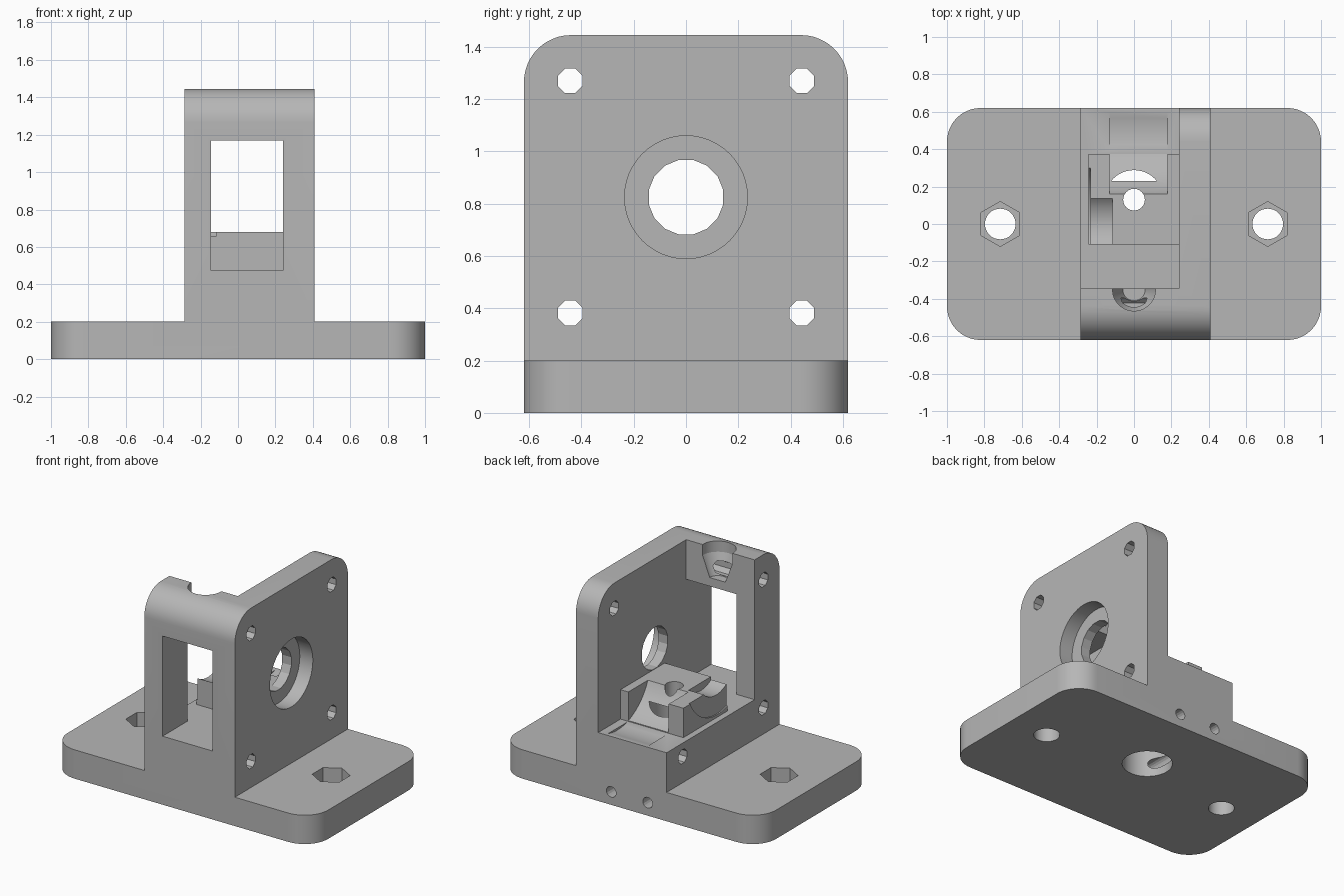
import bpy, bmesh, math

if "Cube" in bpy.data.objects:
    bpy.data.objects.remove(bpy.data.objects["Cube"], do_unlink=True)

grey = bpy.data.materials.new("plain_grey")
grey.use_nodes = True
COLOUR = (0.47, 0.47, 0.47, 1)
grey.diffuse_color = COLOUR
grey.node_tree.nodes["Principled BSDF"].inputs["Base Color"].default_value = COLOUR


def place(axis, u, v, w):
    """Map profile coordinates u, v and depth w to space."""
    return {"x": (w, u, v), "y": (u, w, v), "z": (u, v, w)}[axis]


def loft(name, axis, sections):
    """Solid through equal-length outlines, each given as (outline, depth)."""
    bm = bmesh.new()
    rings = [[bm.verts.new(place(axis, u, v, w)) for u, v in pts] for pts, w in sections]
    n = len(rings[0])
    for a, b in zip(rings, rings[1:]):
        for i in range(n):
            j = (i + 1) % n
            bm.faces.new((a[i], a[j], b[j], b[i]))
    bm.faces.new(rings[0])
    bm.faces.new(rings[-1])
    bmesh.ops.recalc_face_normals(bm, faces=bm.faces)
    mesh = bpy.data.meshes.new(name)
    bm.to_mesh(mesh)
    bm.free()
    mesh.materials.append(grey)
    ob = bpy.data.objects.new(name, mesh)
    bpy.context.collection.objects.link(ob)
    return ob


def prism(name, axis, pts, lo, hi):
    return loft(name, axis, [(pts, lo), (pts, hi)])


def rect(u0, u1, v0, v1):
    return [(u0, v0), (u1, v0), (u1, v1), (u0, v1)]


def circle(u, v, r, n=48, turn=0.0):
    return [(u + r * math.cos(turn + math.tau * i / n),
             v + r * math.sin(turn + math.tau * i / n)) for i in range(n)]


def rounded(u0, u1, v0, v1, r, corners, steps=12):
    """Rectangle with chosen corners rounded (0 = upper right, then anticlockwise)."""
    pts = []
    for k, (u, v, su, sv) in enumerate([(u1, v1, -1, -1), (u0, v1, 1, -1),
                                        (u0, v0, 1, 1), (u1, v0, -1, 1)]):
        if k not in corners:
            pts.append((u, v))
            continue
        for i in range(steps + 1):
            a = math.pi / 2 * (k + i / steps)
            pts.append((u + su * r + r * math.cos(a), v + sv * r + r * math.sin(a)))
    return pts


def combine(target, tool, operation="DIFFERENCE"):
    mod = target.modifiers.new("boolean", "BOOLEAN")
    mod.operation = operation
    mod.solver = "EXACT"
    mod.object = tool
    bpy.context.view_layer.objects.active = target
    bpy.ops.object.modifier_apply(modifier=mod.name)
    bpy.data.objects.remove(tool, do_unlink=True)


HALF = 0.62            # half depth
SHAFT_Z = 0.825        # height of the drive shaft
FLOOR = 0.475          # floor of the open chamber

# Upright block, hollowed so a side wall and a front wall remain
body = prism("motor_bracket", "x", rounded(-HALF, HALF, 0.1, 1.445, 0.18, (0, 1)), -0.285, 0.41)
combine(body, prism("chamber", "z", rect(-0.5, 0.24, -0.345, 0.9), FLOOR, 1.7))
combine(body, prism("window", "y", rect(-0.145, 0.24, FLOOR, 1.17), -0.9, -0.3))

# Cradle on the chamber floor, with seats for the bearing and the drive gear
cradle = prism("cradle", "z", rect(-0.242, 0.28, -0.11, 0.375), 0.4, 0.679)
combine(body, cradle, "UNION")
combine(body, prism("bearing_seat", "x", circle(0.495, SHAFT_Z, 0.365, 64), -0.13, 0.18))
combine(body, prism("gear_seat", "x", circle(0, SHAFT_Z, 0.2), -0.4, -0.115))
combine(body, prism("rim_clearance", "x", circle(0, SHAFT_Z, 0.333, 64), -0.4, -0.232))

# Base plate
plate = prism("base_plate", "z", rounded(-1, 1, -HALF, HALF, 0.18, (0, 1, 2, 3)), 0, 0.2)
combine(body, plate, "UNION")

# Motor opening and its recess in the side wall
combine(body, prism("shaft_hole", "x", circle(0, SHAFT_Z, 0.145, 16, math.pi / 16), 0.22, 0.6))
combine(body, prism("motor_recess", "x", circle(0, SHAFT_Z, 0.235), 0.31, 0.6))

# Four octagonal motor screw holes right through
for y in (-0.443, 0.443):
    for z in (0.382, 1.27):
        combine(body, prism("screw_hole", "x", circle(y, z, 0.051, 8, math.pi / 8), -0.6, 0.6))

# Mounting holes with hexagonal nut pockets
for x in (-0.715, 0.715):
    combine(body, prism("mount_hole", "z", circle(x, 0, 0.082, 32), -0.2, 0.4))
    combine(body, prism("nut_pocket", "z", circle(x, 0, 0.12, 6, math.pi / 6), 0.1, 0.4))

# Feed path: wide socket from below, narrow hole through the cradle
combine(body, prism("feed_socket", "z", circle(0, 0.13, 0.158), -0.2, 0.574))
combine(body, prism("feed_hole", "z", circle(0, 0.13, 0.058, 24), 0.5, 0.9))

# Two retaining pin holes from the back
for x in (-0.14, 0.14):
    combine(body, prism("pin_hole", "y", circle(x, 0.09, 0.037, 16), -0.1, 0.9))

# Tapered notch in the top of the front wall
combine(body, loft("top_notch", "z", [(circle(0, -0.35, r, 32), z)
                                      for r, z in ((0.06, 1.23), (0.115, 1.37), (0.115, 1.6))]))

# Smooth the round surfaces, keep edges crisp
bpy.ops.object.select_all(action="DESELECT")
body.select_set(True)
bpy.context.view_layer.objects.active = body
bpy.ops.object.shade_smooth_by_angle(angle=math.radians(20))
